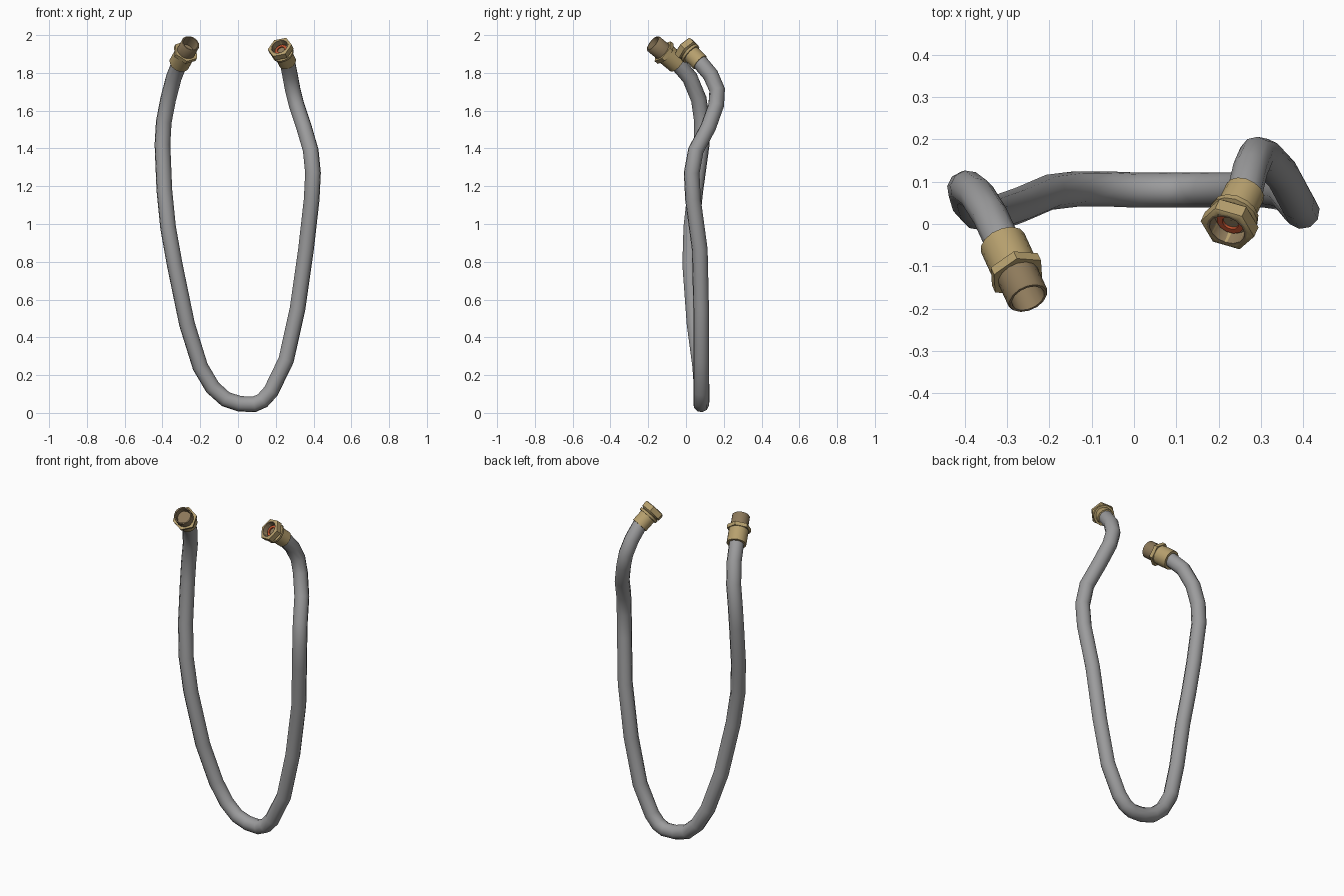
import bpy, bmesh, math
from mathutils import Vector

if "Cube" in bpy.data.objects:
    bpy.data.objects.remove(bpy.data.objects["Cube"])


def material(name, rgb):
    m = bpy.data.materials.new(name)
    m.diffuse_color = (*rgb, 1)
    m.use_nodes = True
    m.node_tree.nodes["Principled BSDF"].inputs["Base Color"].default_value = m.diffuse_color
    return m


STEEL = material("grey braid", (0.33, 0.33, 0.335))
BRASS = material("light brass", (0.47, 0.35, 0.155))
DARK = material("dark brass", (0.27, 0.195, 0.105))
RED = material("red washer", (0.55, 0.09, 0.03))


def shade(ob, angle=40):
    bpy.ops.object.select_all(action='DESELECT')
    ob.select_set(True)
    bpy.context.view_layer.objects.active = ob
    bpy.ops.object.shade_smooth_by_angle(angle=math.radians(angle))


def lathe(name, start, tip, profile, sides, mat, spin=0.0, closed=False):
    """Revolve (distance along axis, radius) pairs about the line start-tip."""
    a, b = Vector(start), Vector(tip)
    axis = (b - a).normalized()
    u = axis.cross(Vector((0, 0, 1))).normalized()
    v = axis.cross(u)
    bm = bmesh.new()
    rings = []
    for t, r in profile:
        ring = []
        for i in range(sides):
            w = math.tau * i / sides + spin
            ring.append(bm.verts.new(a + axis * t + (u * math.cos(w) + v * math.sin(w)) * r))
        rings.append(ring)
    pairs = list(zip(rings, rings[1:]))
    if closed:
        pairs.append((rings[-1], rings[0]))
    for p, q in pairs:
        for i in range(sides):
            j = (i + 1) % sides
            bm.faces.new((p[i], p[j], q[j], q[i]))
    bmesh.ops.recalc_face_normals(bm, faces=bm.faces)
    me = bpy.data.meshes.new(name)
    bm.to_mesh(me)
    bm.free()
    me.materials.append(mat)
    ob = bpy.data.objects.new(name, me)
    bpy.context.collection.objects.link(ob)
    shade(ob)
    return ob


# end points of the two fittings
L0, L1 = (-0.31, -0.045, 1.85), (-0.25, -0.176, 1.957)
R0, R1 = (0.262, 0.075, 1.855), (0.22, -0.013, 1.938)

# hose: bent tube through a few points
path = [
    (-0.29, -0.089, 1.885), L0, (-0.34, 0.02, 1.775), (-0.37, 0.068, 1.66),
    (-0.393, 0.085, 1.54), (-0.40, 0.083, 1.42), (-0.39, 0.05, 1.18),
    (-0.37, 0.028, 0.98), (-0.335, 0.022, 0.785), (-0.27, 0.045, 0.47),
    (-0.20, 0.075, 0.245), (-0.135, 0.083, 0.135), (-0.065, 0.083, 0.072),
    (0.01, 0.08, 0.048), (0.085, 0.08, 0.045), (0.13, 0.08, 0.065),
    (0.175, 0.08, 0.115), (0.255, 0.08, 0.28), (0.315, 0.08, 0.55),
    (0.36, 0.073, 0.865), (0.39, 0.037, 1.13), (0.397, 0.03, 1.27),
    (0.385, 0.052, 1.39), (0.35, 0.117, 1.51), (0.31, 0.16, 1.63),
    (0.29, 0.165, 1.71), (0.275, 0.13, 1.79), R0, (0.25, 0.05, 1.88),
]
cu = bpy.data.curves.new("hose", 'CURVE')
cu.dimensions = '3D'
cu.bevel_depth = 0.042
cu.bevel_resolution = 3
sp = cu.splines.new('POLY')
sp.points.add(len(path) - 1)
for p, co in zip(sp.points, path):
    p.co = (*co, 1)
cu.materials.append(STEEL)
hose = bpy.data.objects.new("hose", cu)
bpy.context.collection.objects.link(hose)
hose.select_set(True)
bpy.context.view_layer.objects.active = hose
bpy.ops.object.convert(target='MESH')
shade(bpy.context.view_layer.objects.active, 60)

# left fitting: ferrule, hex collar, open male end
lathe("left_ferrule", L0, L1,
      [(0, 0.04), (0, 0.056), (0.09, 0.056), (0.09, 0.04)], 14, BRASS)
lathe("left_hex_collar", L0, L1,
      [(0.085, 0.045), (0.085, 0.068), (0.108, 0.068), (0.108, 0.045)], 6, BRASS, 0.3)
lathe("left_male_end", L0, L1,
      [(0.105, 0.05), (0.175, 0.05), (0.179, 0.047), (0.179, 0.041),
       (0.115, 0.039), (0.115, 0.0005)], 14, DARK)

# right fitting: ferrule, grooved hex nut with open bore, washer
lathe("right_ferrule", R0, R1,
      [(0, 0.038), (0, 0.048), (0.075, 0.048), (0.075, 0.03)], 14, BRASS)
lathe("right_nut_flange", R0, R1,
      [(0.068, 0.03), (0.068, 0.058), (0.082, 0.06), (0.086, 0.05)], 14, BRASS)
lathe("right_hex_nut", R0, R1,
      [(0.084, 0.03), (0.084, 0.054), (0.094, 0.067), (0.126, 0.067), (0.129, 0.062),
       (0.129, 0.05), (0.095, 0.046), (0.095, 0.0005)], 6, BRASS, 0.25)
lathe("right_bore", R0, R1,
      [(0.1295, 0.05), (0.1295, 0.044), (0.098, 0.041), (0.098, 0.0005)], 14, DARK)
lathe("red_washer", R0, R1,
      [(0.099, 0.02), (0.106, 0.02), (0.106, 0.034), (0.099, 0.034)], 12, RED, closed=True)
